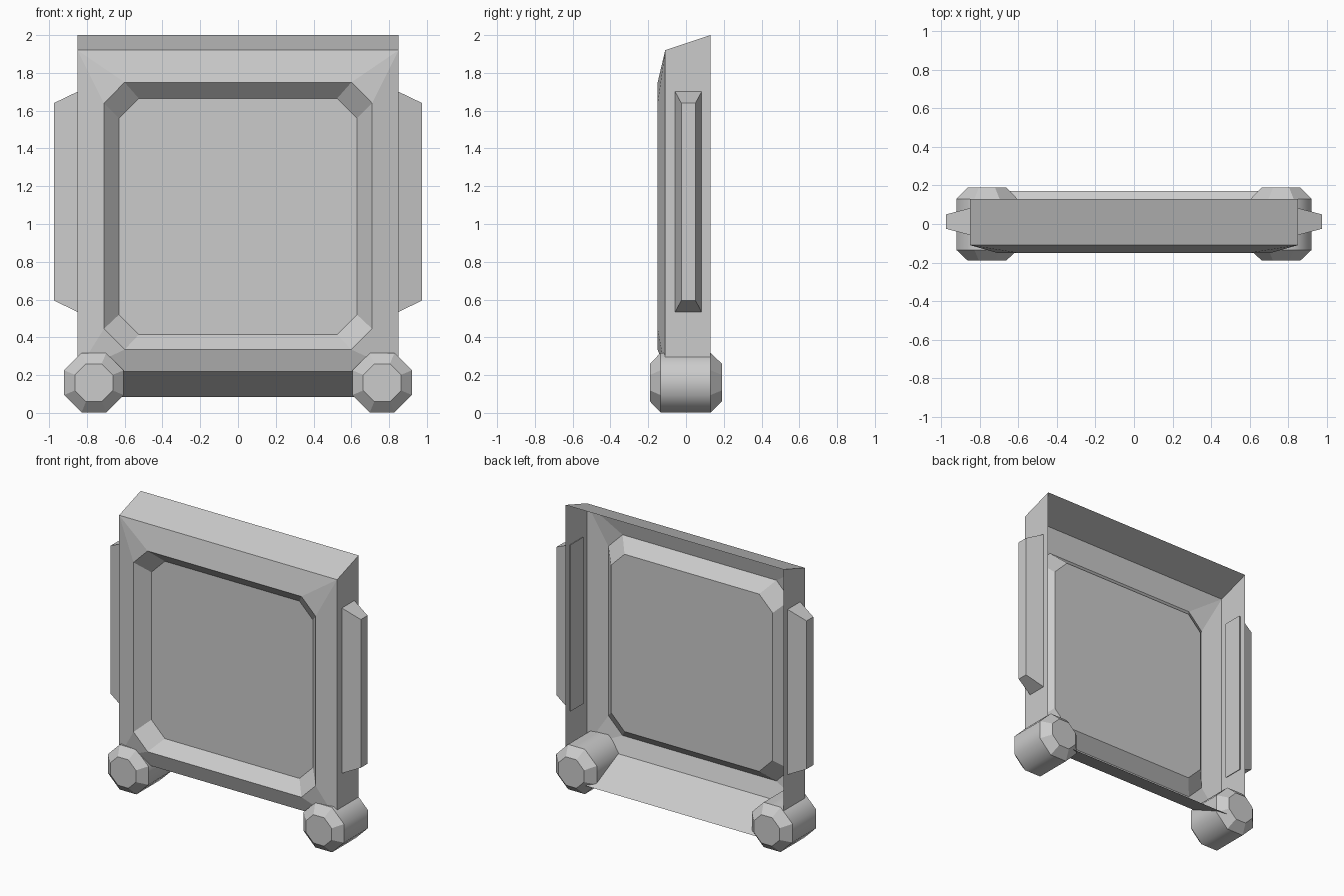
import bpy, bmesh, math

if "Cube" in bpy.data.objects:
    bpy.data.objects.remove(bpy.data.objects["Cube"])

grey = bpy.data.materials.new("plain_grey")
grey.use_nodes = True
grey.diffuse_color = (0.6, 0.6, 0.6, 1)
grey.node_tree.nodes["Principled BSDF"].inputs["Base Color"].default_value = (0.6, 0.6, 0.6, 1)


def finish(name, bm):
    mesh = bpy.data.meshes.new(name)
    bm.to_mesh(mesh)
    bm.free()
    mesh.materials.append(grey)
    obj = bpy.data.objects.new(name, mesh)
    bpy.context.collection.objects.link(obj)
    return obj


def ring(bm, points):
    return [bm.verts.new(p) for p in points]


def bridge(bm, a, b):
    n = len(a)
    return [bm.faces.new((a[i], a[(i + 1) % n], b[(i + 1) % n], b[i])) for i in range(n)]


def chamfered(half_x, low, high, cut, y):
    """Rectangle with cut corners, starting at the lower left, anticlockwise from the front."""
    return [(-half_x, y, low + cut), (-half_x + cut, y, low),
            (half_x - cut, y, low), (half_x, y, low + cut),
            (half_x, y, high - cut), (half_x - cut, y, high),
            (-half_x + cut, y, high), (-half_x, y, high - cut)]


# Open-backed frame with a recessed panel
W, FRONT, BACK = 0.85, -0.11, 0.13
bm = bmesh.new()
outer = ring(bm, [(-W, FRONT, 0.22), (W, FRONT, 0.22), (W, FRONT, 1.92), (-W, FRONT, 1.92)])
rim = ring(bm, chamfered(0.71, 0.335, 1.75, 0.11, -0.15))
inset = ring(bm, chamfered(0.63, 0.415, 1.665, 0.105, -0.065))
for i, corner in enumerate(outer):
    a, b, c = rim[2 * i], rim[2 * i + 1], rim[(2 * i + 2) % 8]
    bm.faces.new((corner, b, a))
    bm.faces.new((corner, outer[(i + 1) % 4], c, b))
bridge(bm, rim, inset)
bm.faces.new(inset)
# Sloping top, flared bottom lip and side walls
top = ring(bm, [(-W, BACK, 2.0), (W, BACK, 2.0)])
knee = ring(bm, [(-W, BACK, 0.2), (W, BACK, 0.2)])
lip = ring(bm, [(-W, 0.17, 0.085), (W, 0.17, 0.085)])
bm.faces.new((outer[3], outer[2], top[1], top[0]))
bm.faces.new((outer[1], outer[0], lip[0], lip[1]))
bm.faces.new((outer[0], outer[3], top[0], knee[0], lip[0]))
bm.faces.new((outer[2], outer[1], lip[1], knee[1], top[1]))
bm.normal_update()
finish("frame", bm)

# Tapered grips on both sides and eight-sided feet at the lower corners
for side, word in ((-1, "right"), (1, "left")):
    bm = bmesh.new()
    loops = []
    for x, y0, y1, z0, z1 in ((0.84, -0.06, 0.085, 0.53, 1.705),
                              (0.975, -0.025, 0.05, 0.595, 1.64)):
        loops.append(ring(bm, [(side * x, y0, z0), (side * x, y1, z0),
                               (side * x, y1, z1), (side * x, y0, z1)]))
    bridge(bm, *loops)
    for loop in loops:
        bm.faces.new(loop)
    bmesh.ops.recalc_face_normals(bm, faces=bm.faces)
    finish(word + "_grip", bm)

    bm = bmesh.new()
    loops = []
    for y, apothem in ((-0.19, 0.1), (-0.135, 0.158), (0.13, 0.158), (0.19, 0.1)):
        r = apothem / math.cos(math.pi / 8)
        angles = [math.pi * (i + 0.5) / 4 for i in range(8)]
        loops.append(ring(bm, [(side * 0.763 + r * math.cos(t), y, 0.16 + r * math.sin(t))
                               for t in angles]))
    strips = [bridge(bm, a, b) for a, b in zip(loops, loops[1:])]
    for face in strips[1]:
        face.smooth = True
    bm.faces.new(loops[0])
    bm.faces.new(loops[-1])
    bmesh.ops.recalc_face_normals(bm, faces=bm.faces)
    finish(word + "_foot", bm)
